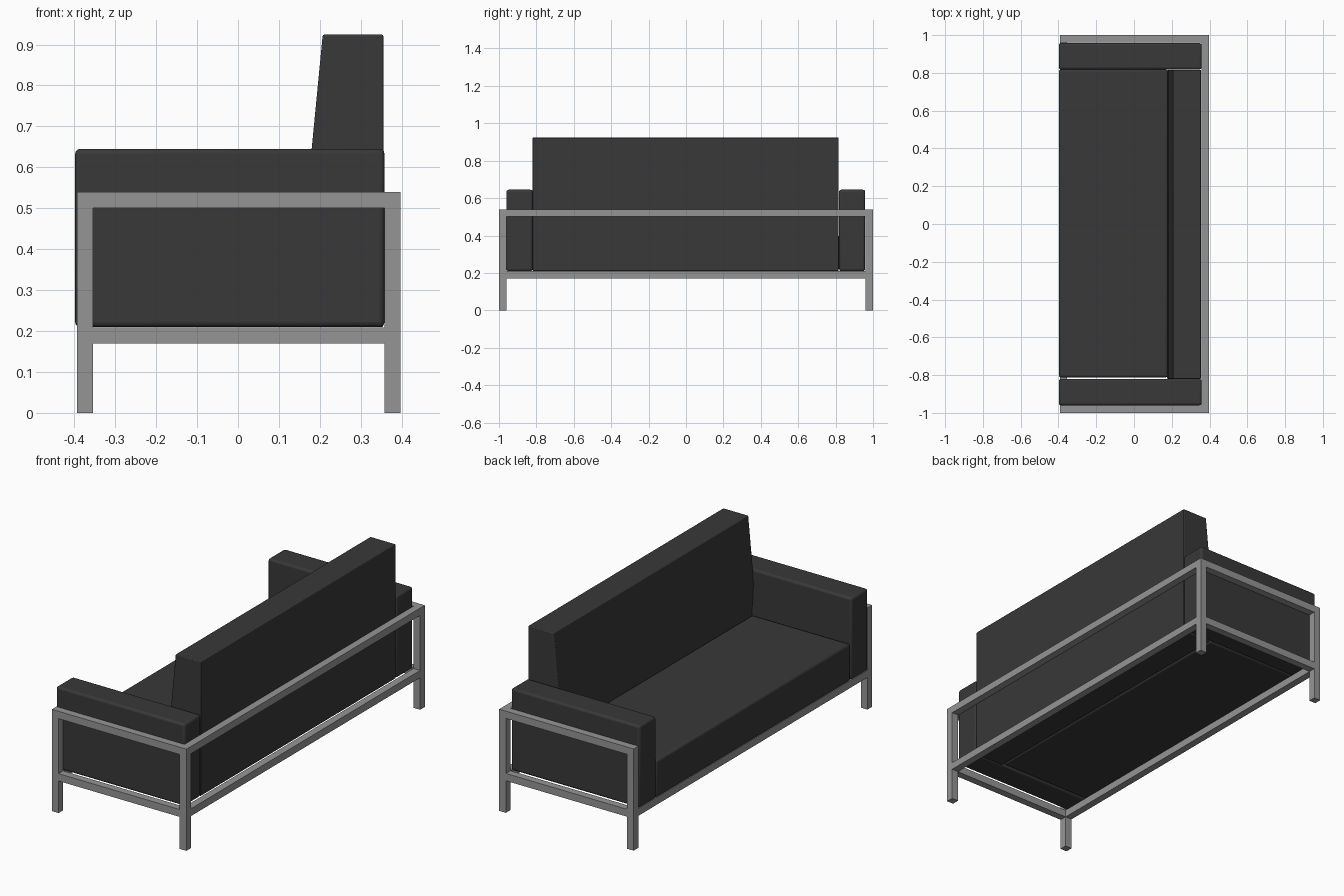
import bpy, bmesh

if "Cube" in bpy.data.objects:
    bpy.data.objects.remove(bpy.data.objects["Cube"])

def material(name, v):
    m = bpy.data.materials.new(name)
    m.diffuse_color = (v, v, v, 1)
    m.use_nodes = True
    m.node_tree.nodes["Principled BSDF"].inputs["Base Color"].default_value = m.diffuse_color
    return m

leather = material("dark leather", 0.04)
metal = material("grey metal", 0.30)

def finish(name, bm, mat, bevel=0.0):
    bmesh.ops.recalc_face_normals(bm, faces=bm.faces)
    me = bpy.data.meshes.new(name)
    bm.to_mesh(me)
    bm.free()
    ob = bpy.data.objects.new(name, me)
    bpy.context.collection.objects.link(ob)
    me.materials.append(mat)
    if bevel:
        mod = ob.modifiers.new("soft edges", 'BEVEL')
        mod.width = bevel
        mod.segments = 3
        bpy.context.view_layer.objects.active = ob
        ob.select_set(True)
        bpy.ops.object.shade_smooth_by_angle(angle=0.7)
        ob.select_set(False)
    return ob

def extrude_profile(name, pts, y0, y1, mat, bevel=0.0):
    # profile in x, z swept along y
    bm = bmesh.new()
    f = bm.faces.new([bm.verts.new((x, y0, z)) for x, z in pts])
    r = bmesh.ops.extrude_face_region(bm, geom=[f])
    vs = [g for g in r["geom"] if isinstance(g, bmesh.types.BMVert)]
    bmesh.ops.translate(bm, verts=vs, vec=(0, y1 - y0, 0))
    return finish(name, bm, mat, bevel)

def box(name, x, y, z, mat, bevel=0.0):
    pts = [(x[0], z[0]), (x[1], z[0]), (x[1], z[1]), (x[0], z[1])]
    return extrude_profile(name, pts, y[0], y[1], mat, bevel)

# metal frame: square tubes
T = 0.039
X0, X1 = -0.393, 0.397
LOW, HIGH = (0.17, 0.209), (0.501, 0.54)
left, right = (X0, X0 + T), (X1 - T, X1)
inner_x = (X0 + T, X1 - T)
inner_y = (-1 + T, 1 - T)
for side, y in (("near", (-1, -1 + T)), ("far", (1 - T, 1))):
    box(side + "_front_leg", left, y, (0, 0.54), metal)
    box(side + "_back_leg", right, y, (0, 0.54), metal)
    box(side + "_lower_rail", inner_x, y, LOW, metal)
    box(side + "_arm_rail", inner_x, y, HIGH, metal)
box("front_lower_rail", left, inner_y, LOW, metal)
box("back_lower_rail", right, inner_y, LOW, metal)
box("back_upper_rail", right, inner_y, HIGH, metal)

# arm cushions
for side, y in (("near", (-0.96, -0.82)), ("far", (0.818, 0.958))):
    box(side + "_arm_cushion", (-0.398, 0.358), y, (0.21, 0.645), leather, 0.012)

# seat cushion
box("seat_cushion", (-0.398, 0.18), (-0.812, 0.817), (0.21, 0.408), leather, 0.012)

# back cushion with sloping front
back = [(0.186, 0.21), (0.355, 0.21), (0.355, 0.924), (0.207, 0.924),
        (0.180, 0.645), (0.176, 0.56), (0.186, 0.40)]
extrude_profile("back_cushion", back, -0.82, 0.816, leather, 0.004)
